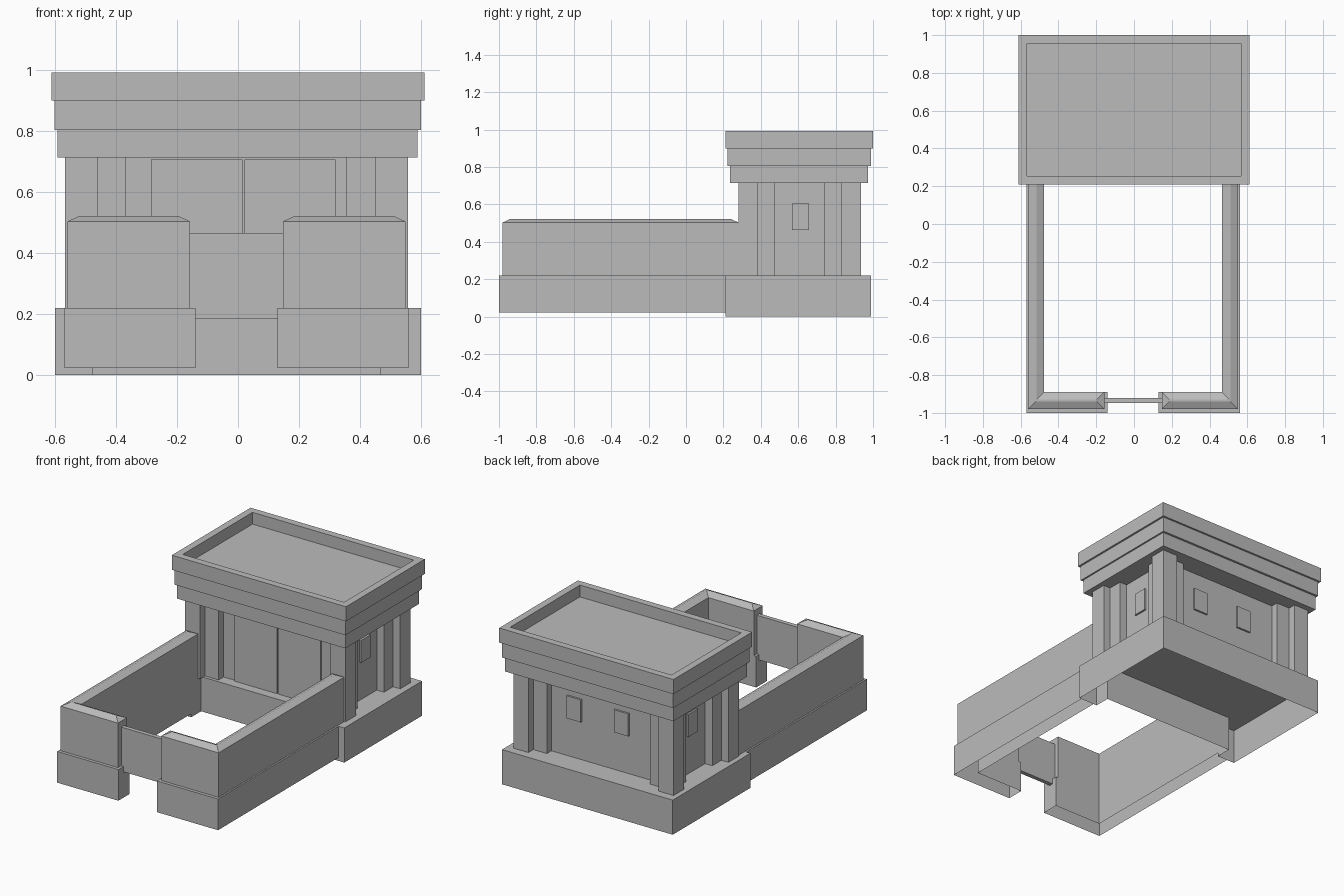
import bpy
import bmesh

if "Cube" in bpy.data.objects:
    bpy.data.objects.remove(bpy.data.objects["Cube"])

stone = bpy.data.materials.new("light_grey_stone")
stone.use_nodes = True
GREY = (0.5, 0.5, 0.5, 1)
stone.diffuse_color = GREY
stone.node_tree.nodes["Principled BSDF"].inputs["Base Color"].default_value = GREY

MID = -0.005           # symmetry line of walls and columns
SIDES = ((-1, "right"), (1, "left"))
BASE_TOP = 0.22
EAVES = 0.713


def finish(name, bm):
    bmesh.ops.recalc_face_normals(bm, faces=bm.faces)
    mesh = bpy.data.meshes.new(name)
    bm.to_mesh(mesh)
    bm.free()
    mesh.materials.append(stone)
    obj = bpy.data.objects.new(name, mesh)
    bpy.context.collection.objects.link(obj)
    return obj


def prism(name, rings, open_bottom=False):
    """Stack plan outlines, given as (points, height), into a solid."""
    bm = bmesh.new()
    loops = [[bm.verts.new((x, y, z)) for x, y in pts] for pts, z in rings]
    for low, high in zip(loops, loops[1:]):
        for i in range(len(low)):
            j = (i + 1) % len(low)
            bm.faces.new((low[i], low[j], high[j], high[i]))
    bm.faces.new(loops[-1])
    bottom = bm.faces.new(loops[0][::-1])
    bmesh.ops.recalc_face_normals(bm, faces=bm.faces)
    if open_bottom:
        bmesh.ops.delete(bm, geom=[bottom], context='FACES_ONLY')
    mesh = bpy.data.meshes.new(name)
    bm.to_mesh(mesh)
    bm.free()
    mesh.materials.append(stone)
    obj = bpy.data.objects.new(name, mesh)
    bpy.context.collection.objects.link(obj)


def box(name, x0, x1, y0, y1, z0, z1):
    plan = [(x0, y0), (x1, y0), (x1, y1), (x0, y1)]
    prism(name, [(plan, z0), (plan, z1)])


def wall_plan(side, outer, inner, gate, front, back, d=0.0):
    """L-shaped plan of half the yard wall, shrunk by d."""
    thick_front = -0.89 - d
    pts = [(outer - d, back - d), (outer - d, front + d), (gate + d, front + d),
           (gate + d, thick_front), (inner + d, thick_front), (inner + d, back - d)]
    return [(MID + side * x, y) for x, y in pts]


# Plinth under the building, notched on the yard side, open underneath
plinth = [(-0.6, 0.21), (-0.476, 0.21), (-0.476, 0.31), (0.466, 0.31),
          (0.466, 0.21), (0.6, 0.21), (0.6, 0.99), (-0.6, 0.99)]
prism("plinth", [(plinth, 0), (plinth, BASE_TOP)], open_bottom=True)

# Yard walls: plain footing with a ridged wall on top
for side, label in SIDES:
    footing = wall_plan(side, 0.565, 0.471, 0.135, -1.0, 0.21)
    prism(label + "_wall_footing", [(footing, 0.022), (footing, BASE_TOP)], open_bottom=True)
    dims = (side, 0.555, 0.471, 0.152, -0.98, 0.28)
    wall = wall_plan(*dims)
    prism(label + "_yard_wall",
          [(wall, BASE_TOP), (wall, 0.503), (wall_plan(*dims, d=0.04), 0.522)])

# Gate between the wall ends
box("gate", -0.157, 0.147, -0.947, -0.92, 0.185, 0.465)

# Building core with stepped columns at each corner
box("building_walls", MID - 0.462, MID + 0.462, 0.38, 0.84, BASE_TOP, EAVES)
for side, label in SIDES:
    for end, y_outer in (("front", 0.28), ("back", 0.936)):
        inward = 1 if end == "front" else -1
        for part, x_out, x_in, start, stop in (("column", 0.563, 0.457, 0, 0.105),
                                               ("pilaster", 0.513, 0.362, 0.05, 0.196)):
            xs = sorted((MID + side * x_out, MID + side * x_in))
            ys = sorted((y_outer + inward * start, y_outer + inward * stop))
            box(f"{end}_{label}_{part}", *xs, *ys, BASE_TOP, EAVES)

# Double door
box("right_door", -0.285, 0.015, 0.37, 0.385, BASE_TOP, 0.707)
box("left_door", 0.022, 0.32, 0.37, 0.385, BASE_TOP, 0.707)

# Window panels on the sides and back
for side, label in SIDES:
    xs = sorted((MID + side * 0.455, MID + side * 0.474))
    box(label + "_window", *xs, 0.566, 0.658, 0.462, 0.605)
for label, x in (("left", 0.193), ("right", -0.14)):
    box(f"back_{label}_window", x - 0.05, x + 0.05, 0.83, 0.852, 0.462, 0.605)

# Stepped cornice
box("lower_cornice", -0.593, 0.59, 0.235, 0.974, EAVES, 0.804)
box("middle_cornice", -0.602, 0.6, 0.222, 0.988, 0.804, 0.9)

# Roof slab with a sunken top
bm = bmesh.new()
bmesh.ops.create_cube(bm, size=1)
bmesh.ops.scale(bm, vec=(1.224, 0.79, 0.093), verts=bm.verts)
bmesh.ops.translate(bm, vec=(0, 0.605, 0.9465), verts=bm.verts)
top = max(bm.faces, key=lambda f: f.calc_center_median().z)
bmesh.ops.inset_region(bm, faces=[top], thickness=0.064)
floor = bmesh.ops.extrude_discrete_faces(bm, faces=[top])["faces"]
bmesh.ops.translate(bm, vec=(0, 0, -0.075), verts=floor[0].verts)
finish("roof_slab", bm)
